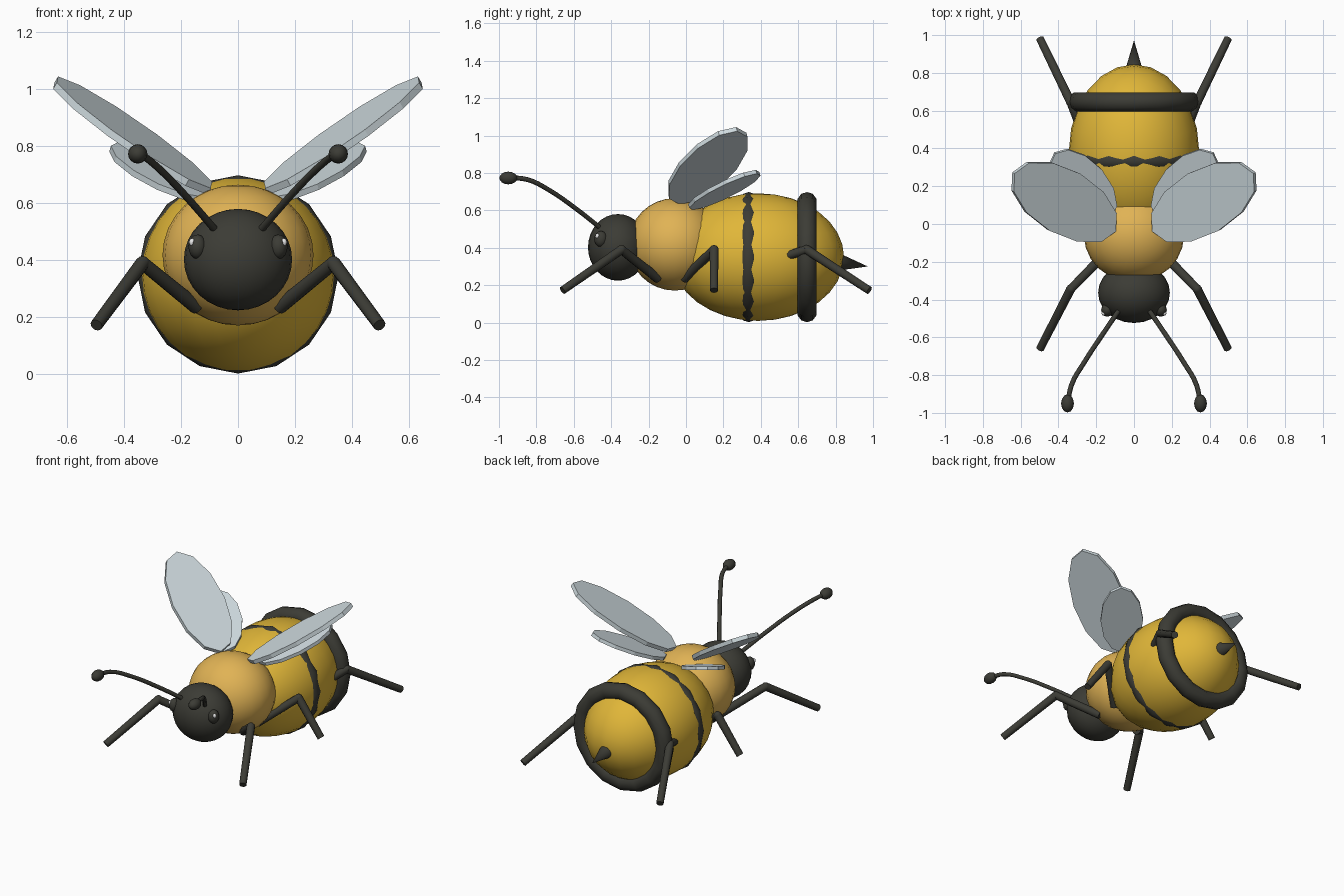
import bpy, bmesh, math
from mathutils import Vector, Matrix

if "Cube" in bpy.data.objects:
    bpy.data.objects.remove(bpy.data.objects["Cube"])


def material(name, rgb):
    m = bpy.data.materials.new(name)
    m.diffuse_color = (*rgb, 1)
    m.use_nodes = True
    m.node_tree.nodes["Principled BSDF"].inputs["Base Color"].default_value = m.diffuse_color
    return m


YELLOW = material("golden yellow", (0.75, 0.47, 0.04))
AMBER = material("amber", (0.75, 0.45, 0.09))
BLACK = material("soft black", (0.045, 0.045, 0.036))
GREY = material("wing grey", (0.62, 0.70, 0.73))
WHITE = material("white", (0.85, 0.85, 0.85))


def finish(ob, name, mat, angle=None):
    ob.name = name
    ob.data.materials.append(mat)
    if angle:
        bpy.ops.object.select_all(action='DESELECT')
        ob.select_set(True)
        bpy.context.view_layer.objects.active = ob
        bpy.ops.object.shade_smooth_by_angle(angle=math.radians(angle))
    return ob


def ellipsoid(name, mat, loc, radii, seg=24, rings=16):
    bpy.ops.mesh.primitive_uv_sphere_add(segments=seg, ring_count=rings, radius=1, location=loc)
    ob = bpy.context.object
    ob.scale = radii
    bpy.ops.object.transform_apply(location=False, rotation=False)
    return finish(ob, name, mat, 60)


def rod(name, mat, a, b, r1, r2, seg=10):
    a, b = Vector(a), Vector(b)
    bpy.ops.mesh.primitive_cone_add(vertices=seg, radius1=r1, radius2=r2, depth=(b - a).length,
                                    location=(a + b) / 2)
    ob = bpy.context.object
    ob.rotation_euler = (b - a).to_track_quat('Z', 'Y').to_euler()
    return finish(ob, name, mat, 50)


def wing(name, centre, a, b, thick, side):
    # twelve-sided elliptical plate spanned by half-axes a and b
    a, b = Vector(a), Vector(b)
    n = a.cross(b).normalized() * thick / 2
    bm = bmesh.new()
    rims = []
    for s in (-1, 1):
        ring = []
        for i in range(12):
            t = math.tau * i / 12
            p = Vector(centre) + a * math.cos(t) + b * math.sin(t) + n * s
            ring.append(bm.verts.new((p.x * side, p.y, p.z)))
        rims.append(ring)
        bm.faces.new(ring)
    for i in range(12):
        j = (i + 1) % 12
        bm.faces.new((rims[0][i], rims[0][j], rims[1][j], rims[1][i]))
    bmesh.ops.recalc_face_normals(bm, faces=bm.faces)
    me = bpy.data.meshes.new(name)
    bm.to_mesh(me)
    bm.free()
    ob = bpy.data.objects.new(name, me)
    bpy.context.collection.objects.link(ob)
    return finish(ob, name, GREY)


# body
ellipsoid("abdomen", YELLOW, (0, 0.385, 0.35), (0.345, 0.46, 0.341))
ellipsoid("thorax", AMBER, (0, -0.06, 0.418), (0.265, 0.248, 0.247))
ellipsoid("head", BLACK, (0, -0.364, 0.402), (0.19, 0.16, 0.178))

# dark bands around the abdomen
for name, y, minor in (("middle_band", 0.335, 0.05), ("rear_band", 0.647, 0.053)):
    bpy.ops.mesh.primitive_torus_add(location=(0, y, 0.35), rotation=(math.pi / 2, 0, 0),
                                     major_radius=0.348 - minor, minor_radius=minor,
                                     major_segments=16, minor_segments=10)
    ob = bpy.context.object
    ob.scale = (1.015, 1, 1)
    finish(ob, name, BLACK, 60)

# sting
rod("sting", BLACK, (0, 0.77, 0.33), (0, 0.972, 0.30), 0.06, 0, 12)

for side, tag in ((1, "left"), (-1, "right")):
    # eyes with a small glint
    ellipsoid(f"{tag}_eye", BLACK, (0.142 * side, -0.455, 0.447), (0.032, 0.036, 0.043), 12, 8)
    ellipsoid(f"{tag}_eye_glint", WHITE, (0.161 * side, -0.474, 0.463), (0.011, 0.011, 0.014), 8, 6)

    # curved antenna with a knob
    cu = bpy.data.curves.new("antenna", 'CURVE')
    cu.dimensions = '3D'
    cu.bevel_depth = 0.013
    cu.bevel_resolution = 2
    cu.resolution_u = 4
    pts = [(0.075, -0.45, 0.50), (0.17, -0.59, 0.61), (0.265, -0.735, 0.71),
           (0.33, -0.85, 0.765), (0.352, -0.95, 0.775)]
    sp = cu.splines.new('BEZIER')
    sp.bezier_points.add(len(pts) - 1)
    for bp, (x, y, z) in zip(sp.bezier_points, pts):
        bp.co = (x * side, y, z)
        bp.handle_left_type = bp.handle_right_type = 'AUTO'
    sp.use_smooth = True
    ob = bpy.data.objects.new(f"{tag}_antenna", cu)
    bpy.context.collection.objects.link(ob)
    cu.materials.append(BLACK)
    ellipsoid(f"{tag}_antenna_knob", BLACK, (0.352 * side, -0.95, 0.773), (0.034, 0.048, 0.034), 12, 8)

    # legs: hip y, knee y, foot y
    for leg, hy, ky, fy in (("front", -0.15, -0.345, -0.66), ("middle", -0.01, 0.15, 0.15),
                            ("rear", 0.15, 0.645, 0.98)):
        hip = (0.145 * side, hy, 0.235)
        knee = (0.335 * side, ky, 0.39)
        foot = (0.497 * side, fy, 0.172)
        rod(f"{tag}_{leg}_upper_leg", BLACK, hip, knee, 0.026, 0.024)
        rod(f"{tag}_{leg}_lower_leg", BLACK, knee, foot, 0.025, 0.022)
        ellipsoid(f"{tag}_{leg}_knee", BLACK, knee, (0.025, 0.025, 0.025), 10, 6)

    # wings
    wing(f"{tag}_front_wing", (0.37, 0.117, 0.838), Vector((0.732, 0.42, 0.536)) * 0.366,
         Vector((-0.47, 0.88, -0.05)) * 0.172, 0.026, side)
    wing(f"{tag}_hind_wing", (0.27, 0.205, 0.709), Vector((0.605, 0.691, 0.394)) * 0.247,
         Vector((0.76, -0.65, -0.03)) * 0.13, 0.022, side)
